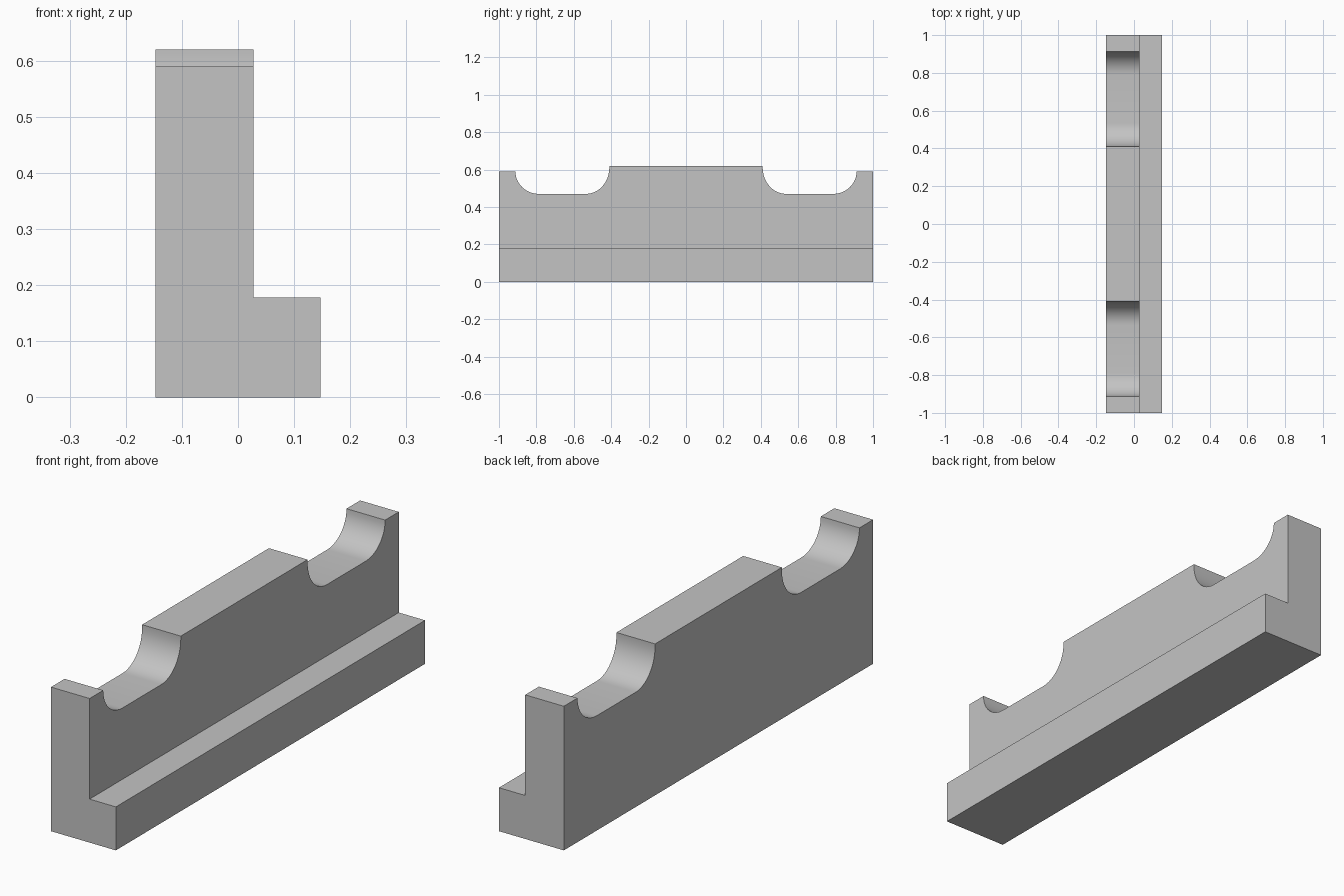
import bpy, bmesh, math

cube = bpy.data.objects.get("Cube")
if cube:
    bpy.data.objects.remove(cube, do_unlink=True)

# Overall dimensions
HALF_W, WALL_X, HALF_L = 0.147, 0.028, 1.0
TOP, SHOULDER, LEDGE, FLOOR = 0.62, 0.59, 0.178, 0.47
INNER, OUTER, RADIUS = 0.41, 0.912, 0.125

grey = bpy.data.materials.new("plain_grey")
grey.use_nodes = True
grey.diffuse_color = (0.55, 0.55, 0.55, 1)
grey.node_tree.nodes["Principled BSDF"].inputs["Base Color"].default_value = (0.55, 0.55, 0.55, 1)


def prism(name, points, offset):
    """Extrude a closed 3D outline by an offset vector."""
    bm = bmesh.new()
    face = bm.faces.new([bm.verts.new(p) for p in points])
    grown = bmesh.ops.extrude_face_region(bm, geom=[face])["geom"]
    moved = [v for v in grown if isinstance(v, bmesh.types.BMVert)]
    bmesh.ops.translate(bm, verts=moved, vec=offset)
    bmesh.ops.recalc_face_normals(bm, faces=bm.faces)
    mesh = bpy.data.meshes.new(name)
    bm.to_mesh(mesh)
    bm.free()
    mesh.materials.append(grey)
    obj = bpy.data.objects.new(name, mesh)
    bpy.context.collection.objects.link(obj)
    return obj


def corner(y, z, rx, rz, start, steps=12):
    """Quarter arc of a rounded notch corner."""
    angles = [math.radians(start + 90 * i / steps) for i in range(steps + 1)]
    return [(y + rx * math.cos(a), z + rz * math.sin(a)) for a in angles]


# L-shaped bracket body, running front to back
section = [(-HALF_W, 0), (HALF_W, 0), (HALF_W, LEDGE),
           (WALL_X, LEDGE), (WALL_X, TOP), (-HALF_W, TOP)]
bracket = prism("bracket_body", [(x, -HALF_L, z) for x, z in section], (0, 2 * HALF_L, 0))

# Rounded notch and lowered end shoulder, mirrored to both ends
notch = [(INNER, TOP + 0.1)]
notch += corner(INNER + RADIUS, FLOOR + 0.14, RADIUS, 0.14, 180)
notch += corner(OUTER - RADIUS, SHOULDER, RADIUS, SHOULDER - FLOOR, 270)
notch += [(HALF_L + 0.1, SHOULDER), (HALF_L + 0.1, TOP + 0.1)]

bpy.context.view_layer.objects.active = bracket
for side in (-1, 1):
    cutter = prism("notch_cutter", [(-0.3, side * y, z) for y, z in notch], (0.6, 0, 0))
    cutter.hide_render = True
    mod = bracket.modifiers.new("notch", "BOOLEAN")
    mod.operation = "DIFFERENCE"
    mod.solver = "EXACT"
    mod.object = cutter
    bpy.ops.object.modifier_apply(modifier=mod.name)
    bpy.data.objects.remove(cutter, do_unlink=True)

# Smooth curved corners, keep other edges sharp
bpy.ops.object.select_all(action="DESELECT")
bracket.select_set(True)
bpy.ops.object.shade_smooth_by_angle(angle=math.radians(30))
